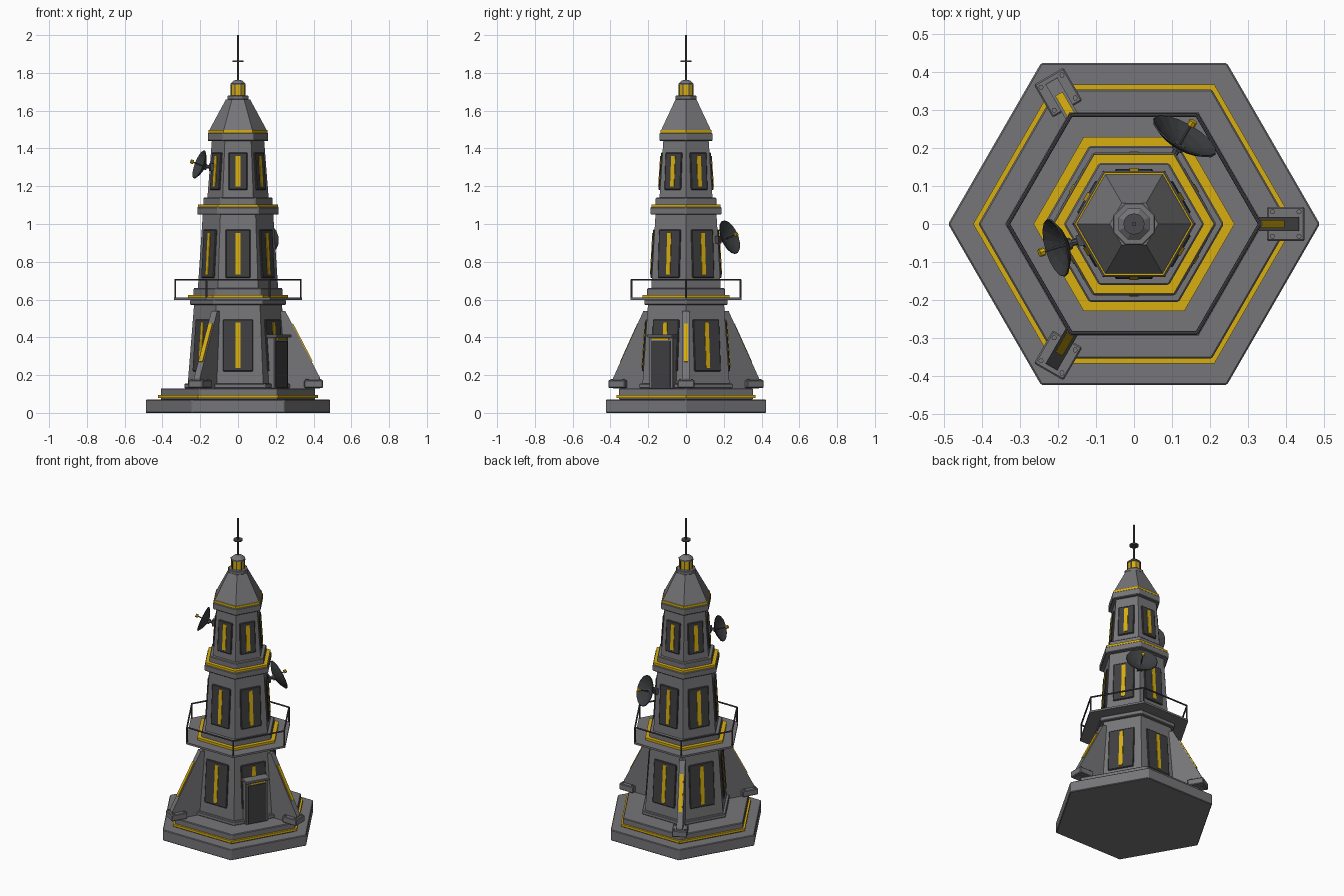
import bpy, bmesh, math
from mathutils import Matrix, Vector

if "Cube" in bpy.data.objects:
    bpy.data.objects.remove(bpy.data.objects["Cube"])

def material(name, r, g, b):
    m = bpy.data.materials.new(name)
    m.diffuse_color = (r, g, b, 1)
    m.use_nodes = True
    m.node_tree.nodes["Principled BSDF"].inputs["Base Color"].default_value = m.diffuse_color
    return m

HULL = material("hull grey", 0.18, 0.18, 0.19)
PANEL = material("panel dark grey", 0.05, 0.05, 0.053)
RAIL = material("rail charcoal", 0.07, 0.07, 0.078)
DISH = material("dish charcoal", 0.045, 0.048, 0.05)
GOLD = material("gold trim", 0.68, 0.42, 0.005)
R = math.radians
C30 = math.cos(R(30))

def finish(name, bm, mat, matrix=None, bevel=0):
    bmesh.ops.recalc_face_normals(bm, faces=bm.faces)
    me = bpy.data.meshes.new(name)
    bm.to_mesh(me)
    bm.free()
    me.materials.append(mat)
    ob = bpy.data.objects.new(name, me)
    bpy.context.collection.objects.link(ob)
    if matrix is not None:
        ob.matrix_world = matrix
    if bevel:
        mod = ob.modifiers.new("bevel", 'BEVEL')
        mod.width, mod.segments = bevel, 1
    return ob

def lathe(name, profile, mat, n=6, matrix=None, bevel=0, closed=False):
    """Turn (radius, z) points into an n-sided solid."""
    bm = bmesh.new()
    rings = [[bm.verts.new((r * math.cos(2 * math.pi * i / n), r * math.sin(2 * math.pi * i / n), z))
              for i in range(n)] for r, z in profile]
    pairs = list(zip(rings, rings[1:])) + ([(rings[-1], rings[0])] if closed else [])
    for a, b in pairs:
        for i in range(n):
            j = (i + 1) % n
            bm.faces.new((a[i], a[j], b[j], b[i]))
    if not closed:
        bm.faces.new(rings[0][::-1])
        bm.faces.new(rings[-1])
    return finish(name, bm, mat, matrix, bevel)

def tier(name, r, z0, z1, mat=HULL, bevel=0.004):
    return lathe(name, [(r, z0), (r, z1)], mat, bevel=bevel)

def box(name, matrix, size, mat, bevel=0):
    bm = bmesh.new()
    bmesh.ops.create_cube(bm, size=1, matrix=Matrix.Diagonal((*size, 1)))
    return finish(name, bm, mat, matrix, bevel)

def rod(name, p, q, r, mat, n=8):
    p, q = Vector(p), Vector(q)
    d = q - p
    mtx = Matrix.Translation(p) @ d.to_track_quat('Z', 'Y').to_matrix().to_4x4()
    return lathe(name, [(r, 0), (r, d.length)], mat, n, mtx)

def polar(angle, dist, z, lean=0):
    """Frame with x pointing outward, y sideways, z up the (leaning) wall."""
    return (Matrix.Rotation(R(angle), 4, 'Z') @ Matrix.Translation((dist, 0, z))
            @ Matrix.Rotation(-lean, 4, 'Y'))

# stepped base
tier("base_slab", 0.49, 0, 0.07)
tier("base_step", 0.41, 0.07, 0.13)
tier("base_gold_band", 0.424, 0.08, 0.095, GOLD, 0)
tier("tower_skirt", 0.285, 0.13, 0.155)

# three tapered storeys with window panels: r0, z0, r1, z1, panel half width, panel z range
storeys = [("lower", 0.268, 0.13, 0.232, 0.58, 0.08, 0.22, 0.495),
           ("middle", 0.215, 0.62, 0.186, 1.06, 0.066, 0.715, 0.97),
           ("upper", 0.165, 1.10, 0.138, 1.45, 0.05, 1.18, 1.378)]
for nm, r0, z0, r1, z1, hw, pz0, pz1 in storeys:
    lathe(nm + "_storey", [(r0, z0), (r1, z1)], HULL)
    lean = math.atan((r0 - r1) * C30 / (z1 - z0))
    zc = (pz0 + pz1) / 2
    apothem = C30 * (r0 + (r1 - r0) * (zc - z0) / (z1 - z0))
    for k in range(6):
        m = polar(30 + 60 * k, apothem, zc, lean)
        box(nm + "_window_panel", m, (0.016, 2 * hw, pz1 - pz0), PANEL, 0.004)
        box(nm + "_window_strip", m, (0.023, 0.024, pz1 - pz0 - 0.035), GOLD)

# balcony and rings between storeys
tier("balcony_support", 0.255, 0.572, 0.6)
tier("balcony_deck", 0.34, 0.598, 0.61, HULL, 0)
tier("balcony_gold_band", 0.265, 0.61, 0.625, GOLD, 0)
tier("middle_plinth", 0.237, 0.62, 0.66)
tier("middle_cornice", 0.217, 1.05, 1.09)
tier("middle_gold_band", 0.211, 1.088, 1.104, GOLD, 0)
tier("upper_plinth", 0.185, 1.10, 1.14)
tier("roof_cornice", 0.162, 1.44, 1.483)
tier("roof_gold_band", 0.156, 1.482, 1.498, GOLD, 0)

# balcony railing
corners = [Vector((0.332 * math.cos(R(60 * k)), 0.332 * math.sin(R(60 * k)), 0)) for k in range(6)]
for k in range(6):
    a, b = corners[k], corners[(k + 1) % 6]
    top = Vector((0, 0, 0.705))
    rod("railing_post", a + Vector((0, 0, 0.605)), a + top, 0.005, RAIL)
    rod("railing_bar", a + top, b + top, 0.005, RAIL)

# roof, lantern and mast
lathe("roof", [(0.152, 1.496), (0.145, 1.51), (0.064, 1.66)], HULL)
turn = Matrix.Rotation(R(22.5), 4, 'Z')
lathe("lantern_collar", [(0.06, 1.658), (0.06, 1.68)], HULL, 8, turn, 0.003)
lathe("lantern_light", [(0.039, 1.68), (0.039, 1.737)], GOLD, 8, turn)
for k in range(8):
    box("lantern_bar", polar(22.5 + 45 * k, 0.039, 1.708), (0.006, 0.005, 0.057), RAIL)
lathe("lantern_cap", [(0.044, 1.735), (0.044, 1.743), (0.026, 1.758), (0.012, 1.763)], HULL, 8, turn)
rod("mast", (0, 0, 1.755), (0, 0, 2.0), 0.006, RAIL)
lathe("mast_disc", [(0.028, 1.857), (0.028, 1.865)], RAIL, 12)

# three buttresses with gold edge strips and bolted feet
outline = [(0.15, 0.13), (0.435, 0.13), (0.435, 0.185), (0.25, 0.54), (0.2, 0.54)]
slope = math.atan2(0.185, 0.355)
for ang in (0, 120, 240):
    bm = bmesh.new()
    sides = [[bm.verts.new((x, y, z)) for x, z in outline] for y in (-0.018, 0.018)]
    bm.faces.new(sides[0])
    bm.faces.new(sides[1][::-1])
    for i in range(5):
        j = (i + 1) % 5
        bm.faces.new((sides[0][i], sides[0][j], sides[1][j], sides[1][i]))
    finish("buttress", bm, HULL, polar(ang, 0, 0))
    box("buttress_strip", polar(ang, 0.3386, 0.37, slope), (0.012, 0.022, 0.226), GOLD)
    box("buttress_foot", polar(ang, 0.4, 0.153), (0.1, 0.09, 0.04), HULL, 0.004)
    for dx in (-0.035, 0.035):
        for dy in (-0.032, 0.032):
            m = polar(ang, 0.4 + dx, 0.172) @ Matrix.Translation((0, dy, 0))
            lathe("foot_bolt", [(0.007, 0), (0.007, 0.007)], HULL, 6, m)

# door on the front right wall
box("door_frame", polar(-30, 0.238, 0.265), (0.055, 0.146, 0.27), HULL, 0.003)
box("door_leaf", polar(-30, 0.262, 0.258), (0.016, 0.118, 0.245), PANEL)
box("door_gold_strip", polar(-30, 0.263, 0.392), (0.018, 0.1, 0.01), GOLD)
box("door_canopy", polar(-30, 0.245, 0.408), (0.075, 0.156, 0.016), HULL, 0.003)

# two dishes: angle, rim distance, height, radius, arm start distance
for ang, dist, z, r, start in ((197, 0.214, 1.315, 0.08, 0.11), (60, 0.266, 0.93, 0.095, 0.16)):
    m = polar(ang, dist, z, R(20)) @ Matrix.Rotation(R(90), 4, 'Y')
    bowl = [(0.004, -0.032), (0.35 * r, -0.028), (0.7 * r, -0.016), (r, 0),
            (0.97 * r, 0.003), (0.68 * r, -0.011), (0.34 * r, -0.022), (0.004, -0.026)]
    lathe("dish_bowl", bowl, DISH, 16, m, closed=True)
    lathe("dish_hub", [(0.016, -0.042), (0.016, -0.024)], RAIL, 8, m)
    lathe("dish_feed_stalk", [(0.004, -0.03), (0.004, 0.04)], RAIL, 6, m)
    lathe("dish_feed", [(0.011, 0.036), (0.011, 0.05)], GOLD, 8, m)
    wall = polar(ang, start, z - 0.014).translation
    rod("dish_arm", wall, m @ Vector((0, 0, -0.035)), 0.009, RAIL)
    box("dish_bracket", polar(ang, start + 0.032, z - 0.014), (0.03, 0.03, 0.04), RAIL)
